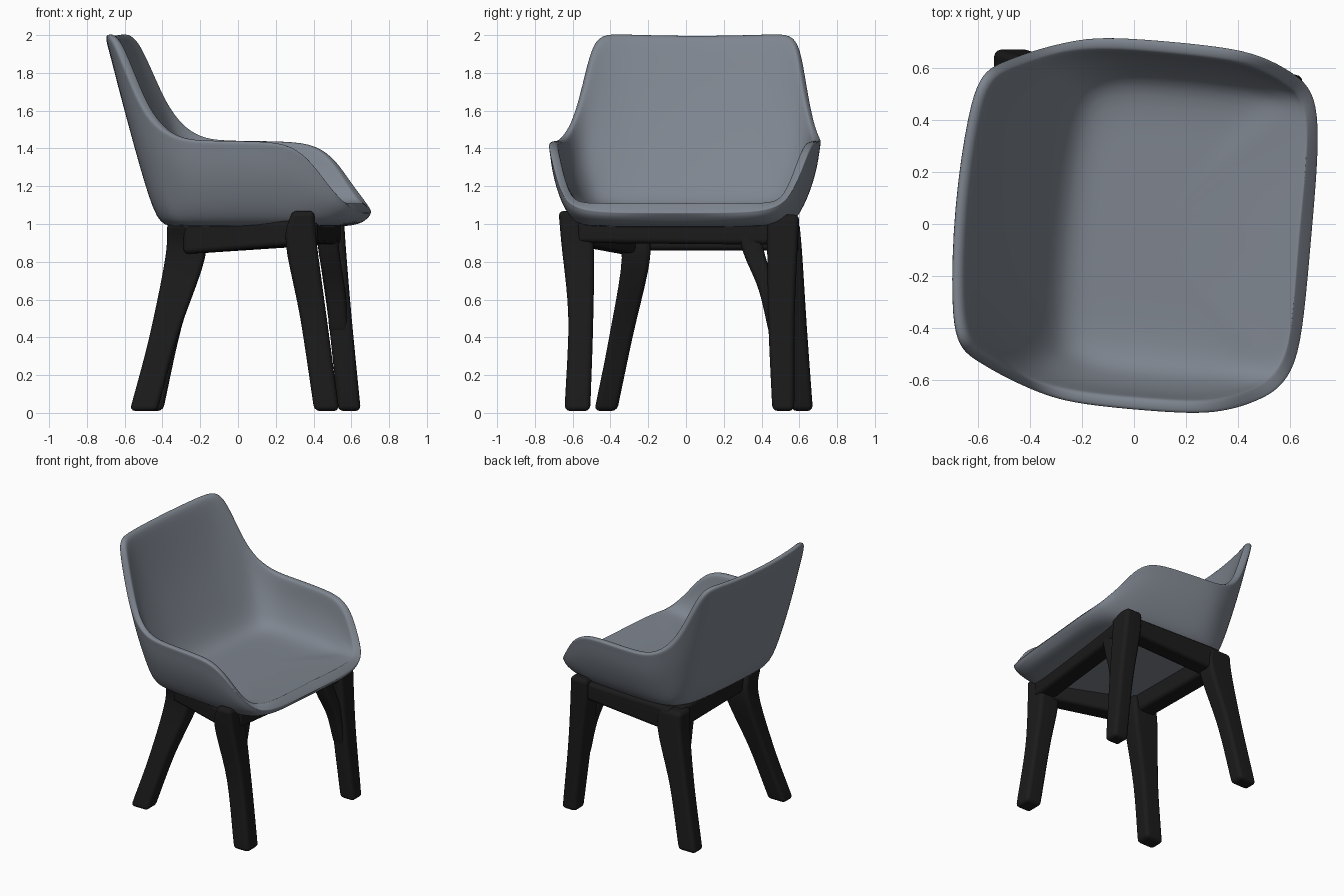
import bpy, bmesh, math
from mathutils import Vector

if "Cube" in bpy.data.objects:
    bpy.data.objects.remove(bpy.data.objects["Cube"])


def material(name, rgb):
    m = bpy.data.materials.new(name)
    m.diffuse_color = (*rgb, 1)
    m.use_nodes = True
    m.node_tree.nodes["Principled BSDF"].inputs["Base Color"].default_value = m.diffuse_color
    return m


FABRIC = material("grey_fabric", (0.21, 0.235, 0.275))
WOOD = material("black_wood", (0.011, 0.011, 0.011))


def finish(name, bm, mat):
    bmesh.ops.recalc_face_normals(bm, faces=bm.faces)
    me = bpy.data.meshes.new(name)
    bm.to_mesh(me)
    bm.free()
    me.materials.append(mat)
    for p in me.polygons:
        p.use_smooth = True
    ob = bpy.data.objects.new(name, me)
    bpy.context.collection.objects.link(ob)
    return ob


def loft(name, sections):
    """Closed skin through four-point sections, with soft edges."""
    bm = bmesh.new()
    rings = [[bm.verts.new(p) for p in s] for s in sections]
    for a, b in zip(rings, rings[1:]):
        for i in range(4):
            bm.faces.new((a[i], a[(i + 1) % 4], b[(i + 1) % 4], b[i]))
    bm.faces.new(rings[0])
    bm.faces.new(rings[-1])
    ob = finish(name, bm, WOOD)
    bev = ob.modifiers.new("soft_edges", 'BEVEL')
    bev.width, bev.segments, bev.limit_method = 0.028, 3, 'ANGLE'
    bev.angle_limit = math.radians(40)
    ob.modifiers.new("normals", 'WEIGHTED_NORMAL')
    return ob


# Seat shell: half outline from front centre to back centre
# rim x, rim y, rim z, floor edge x, floor edge y
HALF = [
    (0.685, 0.00, 1.06, 0.625, 0.00), (0.685, 0.30, 1.06, 0.625, 0.28),
    (0.67, 0.49, 1.07, 0.60, 0.43), (0.62, 0.59, 1.12, 0.54, 0.51),
    (0.54, 0.64, 1.22, 0.46, 0.545), (0.465, 0.675, 1.33, 0.36, 0.565),
    (0.36, 0.705, 1.42, 0.27, 0.57), (0.20, 0.715, 1.44, 0.12, 0.57),
    (-0.10, 0.715, 1.44, -0.08, 0.57), (-0.25, 0.70, 1.45, -0.19, 0.56),
    (-0.375, 0.66, 1.51, -0.27, 0.545), (-0.465, 0.625, 1.62, -0.32, 0.52),
    (-0.54, 0.59, 1.79, -0.36, 0.48), (-0.60, 0.56, 1.935, -0.385, 0.43),
    (-0.645, 0.515, 2.01, -0.40, 0.36), (-0.68, 0.39, 2.005, -0.41, 0.25),
    (-0.705, 0.00, 1.995, -0.415, 0.00)]
outline = HALF + [(x, -y, z, u, -v) for x, y, z, u, v in HALF[-2:0:-1]]


def shell_profile(x, y, z, u, v):
    """Points from under the seat, up over the rim and down to the cushion."""
    if x > 0.3 and 1.1 < z < 1.43:      # the arms end a little unevenly
        x += 0.01 if y > 0 else -0.01
    rim, base = Vector((x, y, z)), Vector((u, v, 1.0))
    out = Vector((u - 0.1, v, 0)).normalized()
    if x < -0.3:
        out = Vector((-0.75, 0.6 * y, 0)).normalized()
    rim_in = rim - out * 0.05
    rim_in.z = max(z, 1.11)
    k = 0.72 if u < 0.1 else 0.95
    base_in = Vector((0.1 + (u - 0.1) * k, v * 0.92, 1.085 + 0.02 * (u > 0.5)))
    side = 0.03 * abs(out.y)
    back = 0.03 * (x < -0.3)
    pts = [Vector((0.1 + (u - 0.1) * s, v * s, z0)) for s, z0 in ((0.45, 0.98), (0.85, 0.985))]
    pts += [base]
    pts += [base.lerp(rim, t) + out * b for t, b in ((.3, side), (.65, side), (.94, 0))]
    pts += [rim, rim_in]
    pts += [rim_in.lerp(base_in, t) + out * b
            for t, b in ((.06, 0), (.4, max(side, back)), (.75, max(side, back * .7)))]
    pts += [base_in, Vector((0.1 + (u - 0.1) * 0.45, v * 0.5, 1.085))]
    return pts


bm = bmesh.new()
cols = [[bm.verts.new(p) for p in shell_profile(*r)] for r in outline]
low, high = bm.verts.new((0.1, 0, 0.975)), bm.verts.new((0.1, 0, 1.085))
for a, b in zip(cols, cols[1:] + cols[:1]):
    for i in range(len(a) - 1):
        bm.faces.new((a[i], b[i], b[i + 1], a[i + 1]))
    bm.faces.new((low, b[0], a[0]))
    bm.faces.new((high, a[-1], b[-1]))
seat = finish("seat_shell", bm, FABRIC)
sub = seat.modifiers.new("smooth", 'SUBSURF')
sub.levels = sub.render_levels = 2
seat.rotation_euler.z = math.radians(-5)


# Legs: sections of centre x, y, z and half widths
LEGS = {
    "front_leg_left": [(.47, -.575, .01, .066, .068), (.40, -.557, .5, .07, .066),
                       (.335, -.575, .9, .082, .085), (.345, -.605, 1.07, .06, .07)],
    "front_leg_right": [(.59, .515, .01, .06, .058), (.54, .505, .5, .062, .07),
                        (.50, .51, .86, .072, .08), (.49, .515, 1.05, .07, .085)],
    "front_brace": [(.535, .475, .42, .05, .035), (.515, .43, .65, .052, .045),
                    (.485, .365, .83, .055, .055), (.47, .33, .96, .055, .06)],
    "back_leg_right": [(-.47, .615, .01, .073, .057), (-.375, .58, .45, .075, .06),
                       (-.28, .545, .84, .10, .07), (-.28, .53, 1.01, .09, .07)],
    "back_leg_left": [(-.50, -.425, .01, .073, .06), (-.395, -.345, .4, .075, .062),
                      (-.28, -.265, .82, .105, .075), (-.28, -.30, 1.01, .095, .085)],
}


def smooth_rows(rows, steps=5):
    """Catmull-Rom interpolation through the rows."""
    v = [Vector(r) for r in rows]
    v = [v[0] * 2 - v[1]] + v + [v[-1] * 2 - v[-2]]
    res = []
    for a, b, c, d in zip(v, v[1:], v[2:], v[3:]):
        for i in range(steps):
            t = i / steps
            res.append((b * 2 + (c - a) * t + (a * 2 - b * 5 + c * 4 - d) * t ** 2
                        + (b * 3 - a - c * 3 + d) * t ** 3) / 2)
    return res + [v[-2]]


for name, rows in LEGS.items():
    loft(name, [[(x + sx * hx, y + sy * hy, z) for sx, sy in ((-1, -1), (1, -1), (1, 1), (-1, 1))]
                for x, y, z, hx, hy in smooth_rows(rows)])


# Rails joining the leg tops under the seat
def rail(name, p, q, zp, zq, top=1.02, half=0.07):
    p, q = Vector((*p, 0)), Vector((*q, 0))
    d = (q - p).normalized()
    n = Vector((-d.y, d.x, 0)) * half
    loft(name, [[e - n + Vector((0, 0, z)), e + n + Vector((0, 0, z)),
                 e + n + Vector((0, 0, top)), e - n + Vector((0, 0, top))]
                for e, z in ((p, zp), (q, zq))])


A, B, C, D = (.35, -.57), (.48, .50), (-.28, .53), (-.27, -.30)
rail("front_rail", A, B, .90, .89)
rail("right_rail", B, C, .89, .84)
rail("back_rail", C, D, .86, .86)
rail("left_rail", D, A, .84, .89)
